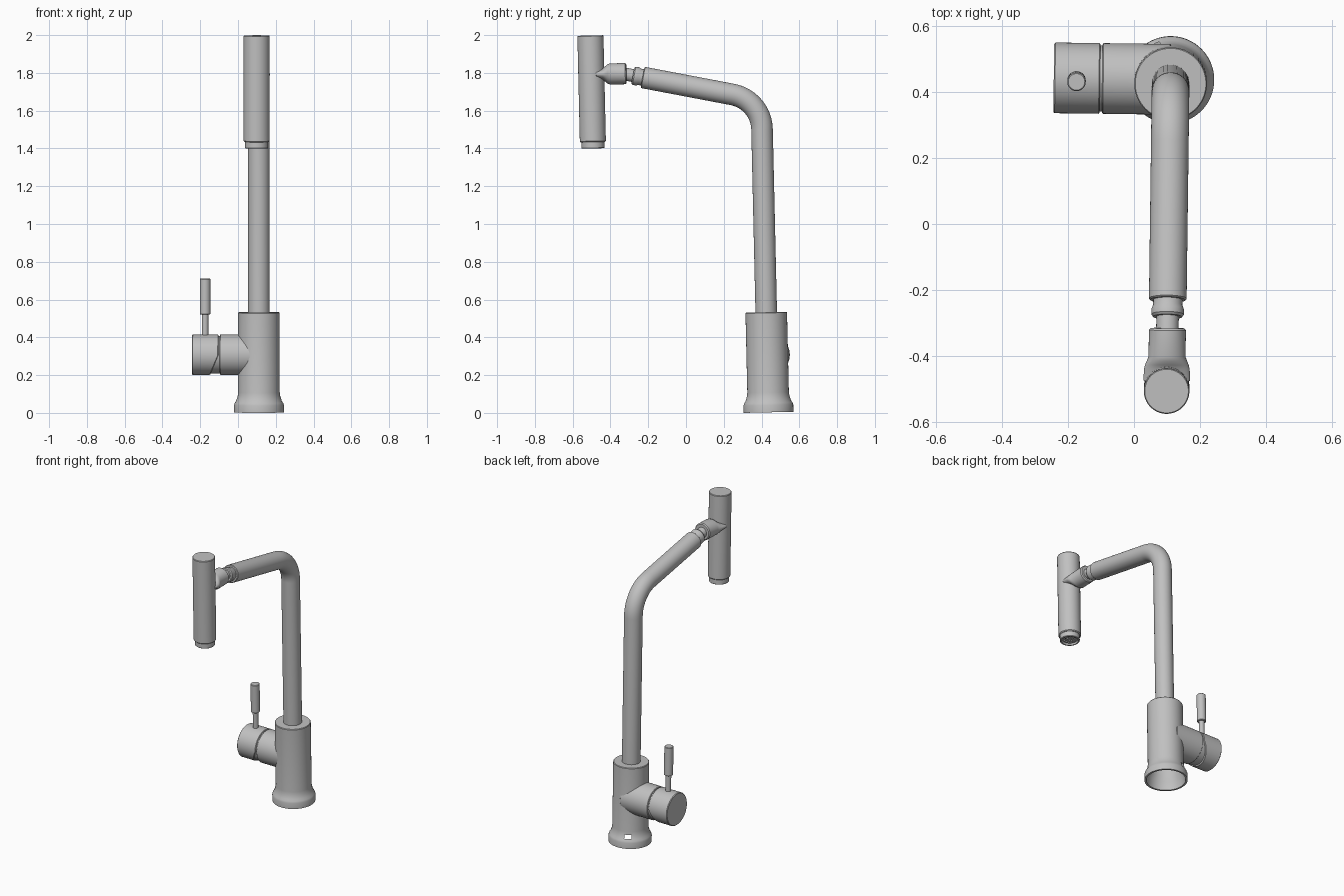
import bpy, bmesh
from math import sin, cos, tan, pi, radians, atan2
from mathutils import Vector, Matrix

old = bpy.data.objects.get("Cube")
if old:
    bpy.data.objects.remove(old)

# Brushed steel
steel = bpy.data.materials.new("brushed_steel")
steel.use_nodes = True
grey = (0.53, 0.53, 0.53, 1)
steel.diffuse_color = grey
steel.node_tree.nodes["Principled BSDF"].inputs["Base Color"].default_value = grey

# The whole tap leans and turns very slightly about its foot
PLACE = (Matrix.Translation((0.111, 0.437, 0.003))
         @ Matrix.Rotation(-0.013, 4, 'Z') @ Matrix.Rotation(0.023, 4, 'X'))
X, Y, Z = Vector((1, 0, 0)), Vector((0, 1, 0)), Vector((0, 0, 1))
SEG = 64


def loft(name, rings, edit=None):
    """Skin a list of (centre, axis, radius_u, radius_v) rings; radius 0 is a pole."""
    bm = bmesh.new()
    loops = []
    for c, axis, ru, rv in rings:
        u = Y if abs(axis.x) > 0.9 else X
        v = axis.cross(u).normalized()
        if ru == 0:
            loops.append([bm.verts.new(c)])
        else:
            angles = [2 * pi * i / SEG for i in range(SEG)]
            loops.append([bm.verts.new(c + u * ru * cos(a) + v * rv * sin(a)) for a in angles])
    for a, b in zip(loops, loops[1:]):
        for i in range(SEG):
            j = (i + 1) % SEG
            if len(a) == 1:
                bm.faces.new((a[0], b[i], b[j]))
            elif len(b) == 1:
                bm.faces.new((a[i], a[j], b[0]))
            else:
                bm.faces.new((a[i], a[j], b[j], b[i]))
    bmesh.ops.recalc_face_normals(bm, faces=bm.faces)
    if edit:
        edit(bm)
    bm.transform(PLACE)
    mesh = bpy.data.meshes.new(name)
    bm.to_mesh(mesh)
    bm.free()
    mesh.materials.append(steel)
    ob = bpy.data.objects.new(name, mesh)
    bpy.context.collection.objects.link(ob)
    bpy.ops.object.select_all(action='DESELECT')
    ob.select_set(True)
    bpy.context.view_layer.objects.active = ob
    bpy.ops.object.shade_smooth_by_angle(angle=radians(30))
    return ob


def turned(name, origin, axis, profile, edit=None):
    """Turn a (height, radius) profile around an axis."""
    return loft(name, [(origin + axis * h, axis, r, r) for h, r in profile], edit)


def rod(name, origin, axis, start, end, r, bevel=0.004):
    return turned(name, origin, axis, [(start, 0), (start, r - bevel), (start + bevel, r),
                                       (end - bevel, r), (end, r - bevel), (end, 0)])


# Hollow body with a flared foot and a small drain hole at the back
def drain_hole(bm):
    gone = []
    for f in bm.faces:
        c = f.calc_center_median()
        if 0.058 < c.z < 0.088 and abs(atan2(c.y, c.x) - radians(120)) < 0.19:
            gone.append(f)
    bmesh.ops.delete(bm, geom=gone, context='FACES')


turned("body", Vector(), Z, [
    (0.5, 0), (0.5, 0.1), (0.09, 0.1), (0.058, 0.115), (0, 0.12), (0, 0.132), (0.038, 0.132),
    (0.05, 0.128), (0.06, 0.121), (0.085, 0.113), (0.105, 0.11), (0.526, 0.11),
    (0.53, 0.107), (0.53, 0)], drain_hole)

# Bent pipe: upright, rounded corner, rising arm
PIPE = 0.057
RISE = 0.211
arm = Vector((0, -cos(RISE), sin(RISE)))
corner = Vector((0, 0, 1.654))
turn = pi / 2 - RISE
tangent = 0.155
bend = tangent / tan(turn / 2)
hub = corner + Vector((0, -bend, -tangent))
path = [(Vector((0, 0, 0.52)), Z)]
for i in range(17):
    a = turn * i / 16
    path.append((hub + Vector((0, bend * cos(a), bend * sin(a))), Vector((0, -sin(a), cos(a)))))
path += [(corner + arm * 0.636, arm)]
tip = corner + arm * 0.64
loft("bent_pipe", [(path[0][0], Z, 0, 0)] + [(p, d, PIPE, PIPE) for p, d in path]
     + [(tip, arm, PIPE - 0.004, PIPE - 0.004), (tip, arm, 0, 0)])

# Swivel collar and neck at the end of the arm
turned("swivel_collar", corner, arm, [
    (0.63, 0), (0.63, 0.044), (0.655, 0.044), (0.668, 0.049), (0.685, 0.049),
    (0.692, 0.044), (0.692, 0.034), (0.74, 0.034), (0.74, 0)])

# Connector whose far end spreads to hug the spray head
HEAD_Y = -0.897
joint = Vector((0, 0, 1.81))
spread = [(0.711, 0, 0), (0.711, 0.05, 0.05), (0.717, 0.056, 0.056), (0.797, 0.056, 0.056),
          (0.81, 0.061, 0.052), (0.822, 0.066, 0.042), (0.835, 0.069, 0.032),
          (0.87, 0.071, 0.022), (0.89, 0, 0)]
loft("head_connector", [(joint - Y * d, -Y, rx, rz) for d, rx, rz in spread])

# Spray head with a stepped, recessed nozzle
turned("spray_head", Vector((0, HEAD_Y, 0)), Z, [
    (1.452, 0), (1.452, 0.064), (1.457, 0.069), (2.012, 0.069), (2.016, 0.066), (2.016, 0)])
turned("nozzle", Vector((0, HEAD_Y, 0)), Z, [
    (1.43, 0), (1.43, 0.048), (1.418, 0.05), (1.418, 0.058), (1.421, 0.061),
    (1.456, 0.061), (1.456, 0)])
for ring, count in ((0.016, 6), (0.034, 12)):
    for i in range(count):
        a = 2 * pi * i / count
        hole = Vector((ring * cos(a), HEAD_Y + ring * sin(a), 0))
        turned("nozzle_jet", hole, Z, [(1.423, 0), (1.423, 0.004), (1.431, 0.005)])

# Side valve: housing, inner core and turning cap
valve = Vector((0, 0.008, 0.305))
rod("valve_housing", valve, -X, 0, 0.207, 0.107, 0.003)
rod("valve_core", valve, -X, 0.19, 0.30, 0.1, 0.002)


# The cap's inner rim is cut back on its underside so it can tilt
def cut_back(bm):
    for v in bm.verts:
        if v.co.x > -0.23 and v.co.z < valve.z:
            v.co.x -= 0.045 * (valve.z - v.co.z) / 0.107


turned("valve_cap", valve, -X, [
    (0.214, 0.1), (0.214, 0.104), (0.217, 0.107), (0.35, 0.107), (0.354, 0.103), (0.354, 0)],
    cut_back)

# Lever
lever = Vector((-0.285, 0.006, 0))
rod("lever_stem", lever, Z, 0.39, 0.53, 0.017, 0.001)
rod("lever_grip", lever, Z, 0.518, 0.708, 0.028, 0.003)
